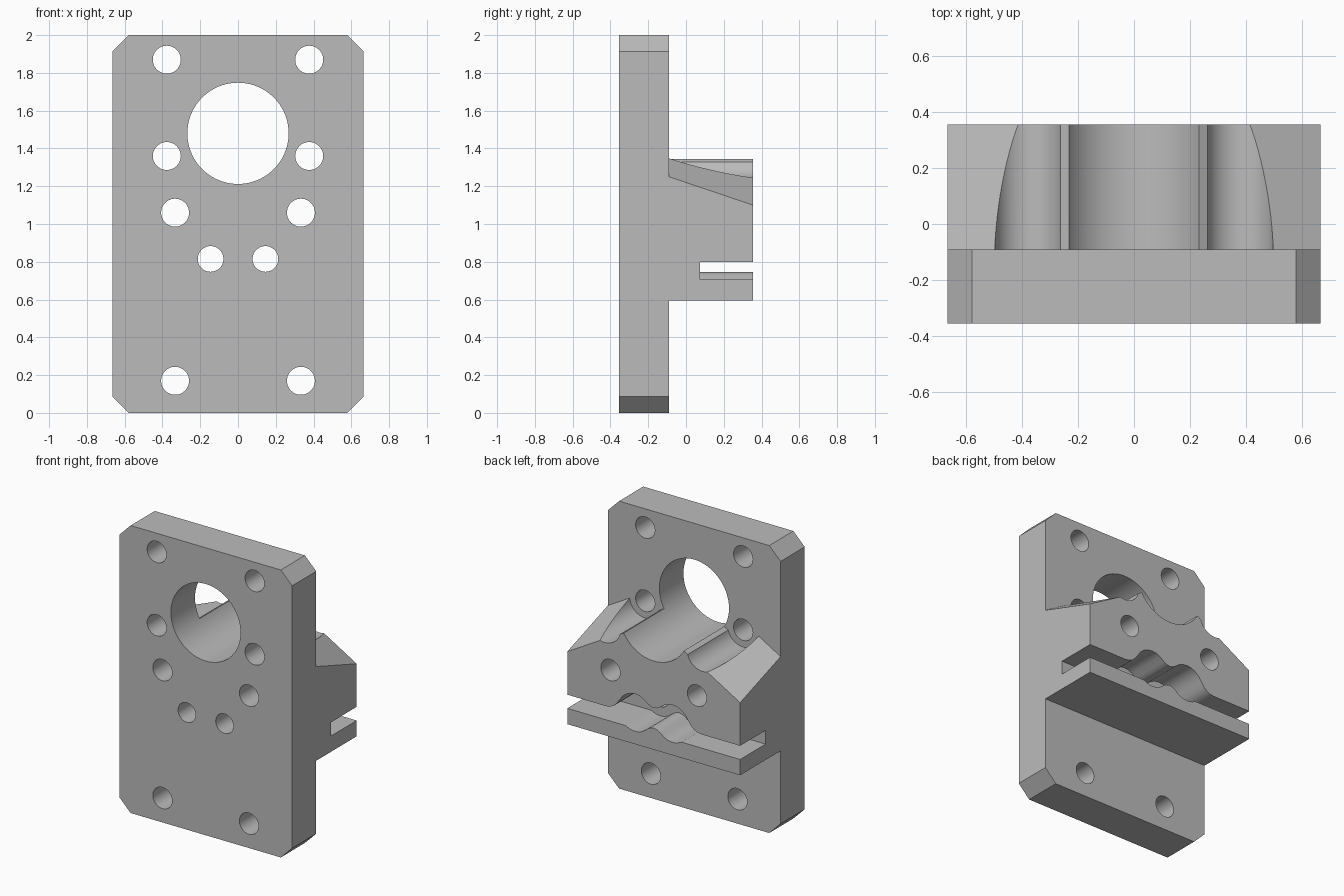
import bpy, bmesh, math
from mathutils import Vector

cube = bpy.data.objects.get("Cube")
if cube:
    bpy.data.objects.remove(cube, do_unlink=True)

grey = bpy.data.materials.new("plain_grey")
grey.use_nodes = True
GREY = (0.5, 0.5, 0.5, 1)
grey.diffuse_color = GREY
grey.node_tree.nodes["Principled BSDF"].inputs["Base Color"].default_value = GREY


def finish(bm, name):
    bmesh.ops.recalc_face_normals(bm, faces=bm.faces)
    mesh = bpy.data.meshes.new(name)
    bm.to_mesh(mesh)
    bm.free()
    mesh.materials.append(grey)
    ob = bpy.data.objects.new(name, mesh)
    bpy.context.collection.objects.link(ob)
    return ob


def prism_mesh(profile, y0, y1):
    """Extrude an x-z outline along y."""
    bm = bmesh.new()
    face = bm.faces.new([bm.verts.new((x, y0, z)) for x, z in profile])
    new = bmesh.ops.extrude_face_region(bm, geom=[face])["geom"]
    verts = [v for v in new if isinstance(v, bmesh.types.BMVert)]
    bmesh.ops.translate(bm, vec=(0, y1 - y0, 0), verts=verts)
    return bm


def rod(x, z, r, n, y0=-0.6, y1=0.6):
    ring = [(x + r * math.cos(2 * math.pi * i / n), z + r * math.sin(2 * math.pi * i / n))
            for i in range(n)]
    return finish(prism_mesh(ring, y0, y1), "cutter")


def combine(target, other, operation):
    mod = target.modifiers.new("bool", 'BOOLEAN')
    mod.operation = operation
    mod.solver = 'EXACT'
    mod.object = other
    bpy.context.view_layer.objects.active = target
    bpy.ops.object.modifier_apply(modifier=mod.name)
    bpy.data.objects.remove(other, do_unlink=True)


def mirrored(half):
    """Complete a right-hand outline with its mirror image."""
    return half + [(-x, z) for x, z in reversed(half) if x > 0]


W, FRONT, STEP, BACK = 0.665, -0.355, -0.09, 0.355

# Mounting plate with clipped corners
c = 0.087
plate = finish(prism_mesh(mirrored([(W - c, 0), (W, c), (W, 2 - c), (W - c, 2)]),
                          FRONT, STEP), "mounting_plate")

# Clamp block, rooted inside the plate, with a ridged top
bm = prism_mesh(mirrored([(W, 0.595), (W, 1.36), (0.377, 1.36), (0.377, 1.261), (0.22, 1.3515)]),
                -0.2, BACK)
# Sloping shoulders that fall outwards and backwards
for side in (1, -1):
    cut = bmesh.ops.bisect_plane(bm, geom=bm.verts[:] + bm.edges[:] + bm.faces[:],
                                 plane_co=(side * W, STEP, 1.25),
                                 plane_no=Vector((side * 0.577, 0.337, 1)).normalized(),
                                 clear_outer=True)
    edges = [e for e in cut["geom_cut"] if isinstance(e, bmesh.types.BMEdge)]
    bmesh.ops.edgeloop_fill(bm, edges=edges)
block = finish(bm, "clamp_block")

# Screw-head grooves along the top of the block
for side in (1, -1):
    combine(block, rod(side * 0.377, 1.36, 0.12, 64), 'DIFFERENCE')

# Clamping slot with two rounded channels
upper = [(0, 0.885), (0.025, 0.89), (0.05, 0.904), (0.08, 0.927), (0.11, 0.94), (0.145, 0.945),
         (0.18, 0.94), (0.21, 0.927), (0.24, 0.903), (0.262, 0.873), (0.285, 0.84),
         (0.31, 0.817), (0.34, 0.804), (0.37, 0.80), (0.8, 0.80)]
lower = [(0.8, 0.705), (0.215, 0.705), (0.19, 0.693), (0.168, 0.687), (0.145, 0.685),
         (0.122, 0.687), (0.1, 0.693), (0.075, 0.706), (0.05, 0.726), (0.025, 0.74), (0, 0.745)]
slot = finish(prism_mesh(mirrored(upper + lower)[:-0 or None], 0.075, 0.6), "cutter")
combine(block, slot, 'DIFFERENCE')

# Join, then bore the through holes
combine(plate, block, 'UNION')
combine(plate, rod(0, 1.48, 0.268, 96), 'DIFFERENCE')
for x, z, r in [(0.377, 1.87, 0.074), (0.377, 1.36, 0.074), (0.333, 1.06, 0.074),
                (0.145, 0.815, 0.068), (0.333, 0.17, 0.074)]:
    for side in (1, -1):
        combine(plate, rod(side * x, z, r, 48), 'DIFFERENCE')

plate.name = "mounting_plate_with_clamp"
bpy.ops.object.select_all(action='DESELECT')
plate.select_set(True)
bpy.context.view_layer.objects.active = plate
bpy.ops.object.shade_smooth_by_angle(angle=math.radians(25))
